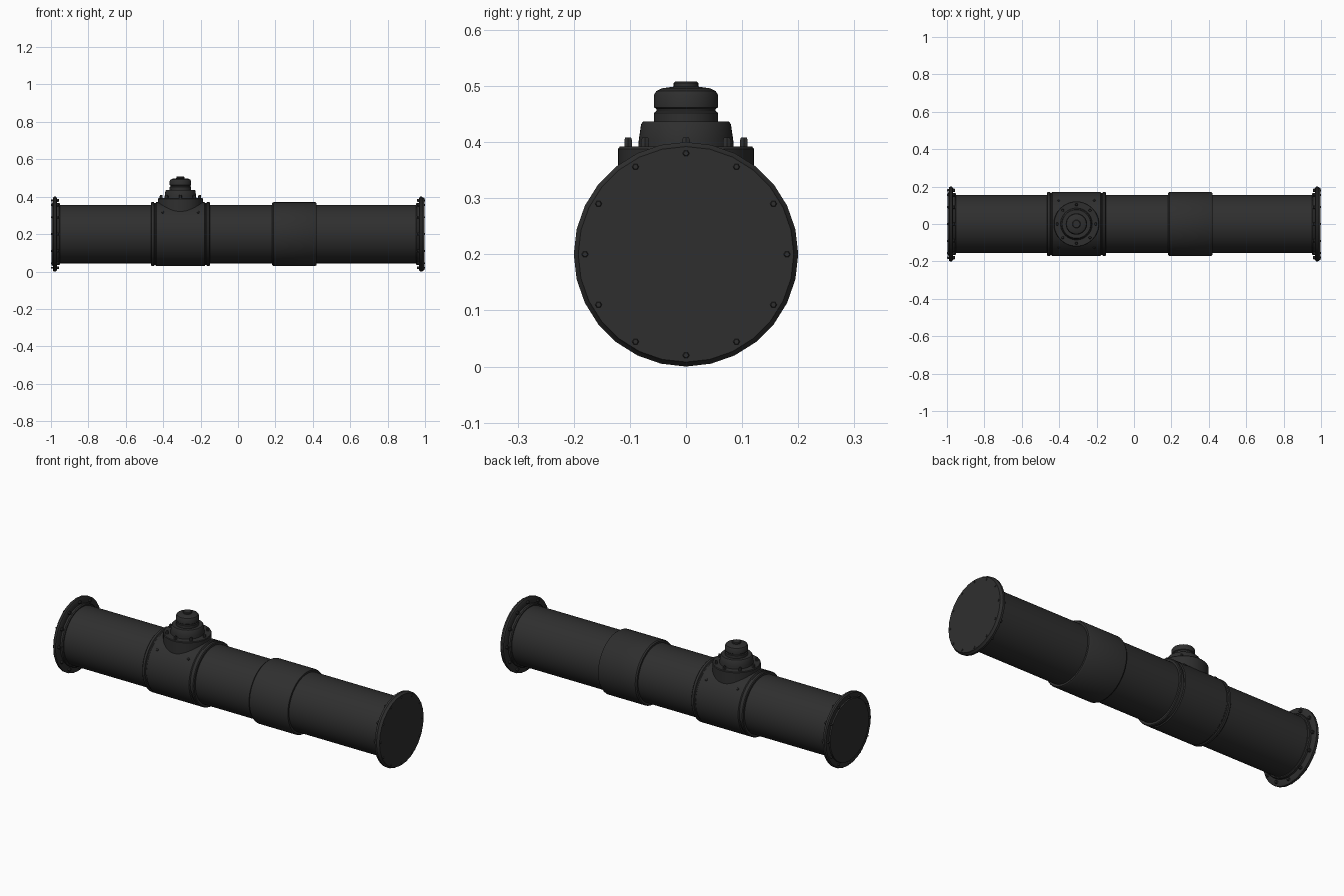
import bpy, math
from mathutils import Matrix, Vector

if "Cube" in bpy.data.objects:
    bpy.data.objects.remove(bpy.data.objects["Cube"])

AXIS_Z = 0.2          # pipe centreline height
VALVE_X = -0.308      # valve branch position

mat = bpy.data.materials.new("dark_grey")
mat.diffuse_color = (0.028, 0.028, 0.028, 1)
mat.use_nodes = True
mat.node_tree.nodes["Principled BSDF"].inputs["Base Color"].default_value = mat.diffuse_color

ALONG_X = Matrix.Translation((0, 0, AXIS_Z)) @ Matrix.Rotation(math.pi / 2, 4, 'Y')
UPRIGHT = Matrix.Translation((VALVE_X, 0, 0))


def lathe(name, profile, frame, sides=64):
    """Closed solid of revolution from (radius, height) points."""
    verts, faces = [], []
    for r, h in profile:
        for i in range(sides):
            a = 2 * math.pi * i / sides
            verts.append(frame @ Vector((r * math.cos(a), r * math.sin(a), h)))
    for k in range(len(profile) - 1):
        for i in range(sides):
            j = (i + 1) % sides
            faces.append((k * sides + i, k * sides + j, (k + 1) * sides + j, (k + 1) * sides + i))
    faces.append(tuple(reversed(range(sides))))
    faces.append(tuple((len(profile) - 1) * sides + i for i in range(sides)))
    mesh = bpy.data.meshes.new(name)
    mesh.from_pydata(verts, [], faces)
    mesh.materials.append(mat)
    ob = bpy.data.objects.new(name, mesh)
    bpy.context.collection.objects.link(ob)
    bpy.context.view_layer.objects.active = ob
    ob.select_set(True)
    bpy.ops.object.shade_smooth_by_angle(angle=math.radians(35))
    ob.select_set(False)
    return ob


def bolt(name, base, direction, r, height):
    """Hexagonal bolt head with a chamfered top."""
    frame = Matrix.Translation(base) @ Vector(direction).to_track_quat('Z', 'Y').to_matrix().to_4x4()
    lathe(name, [(r, 0), (r, height * 0.8), (r * 0.75, height)], frame, 6)


# Main pipe and coupling sleeve
lathe("main_pipe", [(0.156, -0.98), (0.156, 0.98)], ALONG_X)
lathe("coupling_sleeve", [(0.156, 0.183), (0.166, 0.183), (0.171, 0.19), (0.171, 0.412),
                          (0.166, 0.42), (0.156, 0.42)], ALONG_X)

# Tee body with a grooved band at each end
half = [(0.156, -0.158), (0.167, -0.158), (0.171, -0.154), (0.171, -0.142),
        (0.166, -0.139), (0.166, -0.133), (0.171, -0.129)]
tee = half + [(r, -h) for r, h in reversed(half)]
lathe("tee_body", [(r, h + VALVE_X) for r, h in tee], ALONG_X)

# End flanges with collars and bolts
for side, label in ((-1, "left"), (1, "right")):
    prof = [(0.15, 0.952), (0.162, 0.952), (0.166, 0.957), (0.166, 0.968), (0.192, 0.968),
            (0.2, 0.973), (0.2, 0.984), (0.195, 0.99)]
    prof += [(0.17, 0.99), (0.168, 0.997)] if side < 0 else [(0.192, 0.997)]
    frame = ALONG_X if side > 0 else ALONG_X @ Matrix.Rotation(math.pi, 4, 'X')
    lathe(label + "_flange", prof, frame, 28)
    for i in range(12):
        a = 2 * math.pi * i / 12
        y, z = 0.18 * math.cos(a), AXIS_Z + 0.18 * math.sin(a)
        bolt(label + "_flange_bolt", (side * 0.969, y, z), (-side, 0, 0), 0.009, 0.012)
        bolt(label + "_bolt_end", (side * 0.985, y, z), (side, 0, 0), 0.006, 0.015)

# Valve saddle branch and mounting flange
lathe("valve_saddle", [(0.121, 0.27), (0.121, 0.388), (0.118, 0.392)], UPRIGHT)

# Valve bonnet, cap and knob
lathe("valve_bonnet", [(0.086, 0.38), (0.084, 0.405), (0.08, 0.432), (0.076, 0.437),
                       (0.05, 0.437)], UPRIGHT, 48)
lathe("valve_cap", [(0.057, 0.43), (0.057, 0.452), (0.053, 0.455), (0.053, 0.459),
                    (0.057, 0.462), (0.057, 0.484), (0.053, 0.491), (0.042, 0.496),
                    (0.02, 0.499)], UPRIGHT, 48)
lathe("valve_knob", [(0.022, 0.49), (0.022, 0.505), (0.019, 0.508)], UPRIGHT, 24)

# Valve flange bolts
for i in range(8):
    a = math.pi * i / 4
    bolt("valve_bolt", (VALVE_X + 0.103 * math.cos(a), 0.103 * math.sin(a), 0.385),
         (0, 0, 1), 0.008, 0.023)

# Small set screws beside the saddle, front and back
for sx in (-1, 1):
    for sy in (-1, 1):
        n = Vector((0, sy * 0.735, 0.678)).normalized()
        base = Vector((VALVE_X + sx * 0.095, 0, AXIS_Z)) + n * 0.168
        bolt("set_screw", base, n, 0.007, 0.008)
